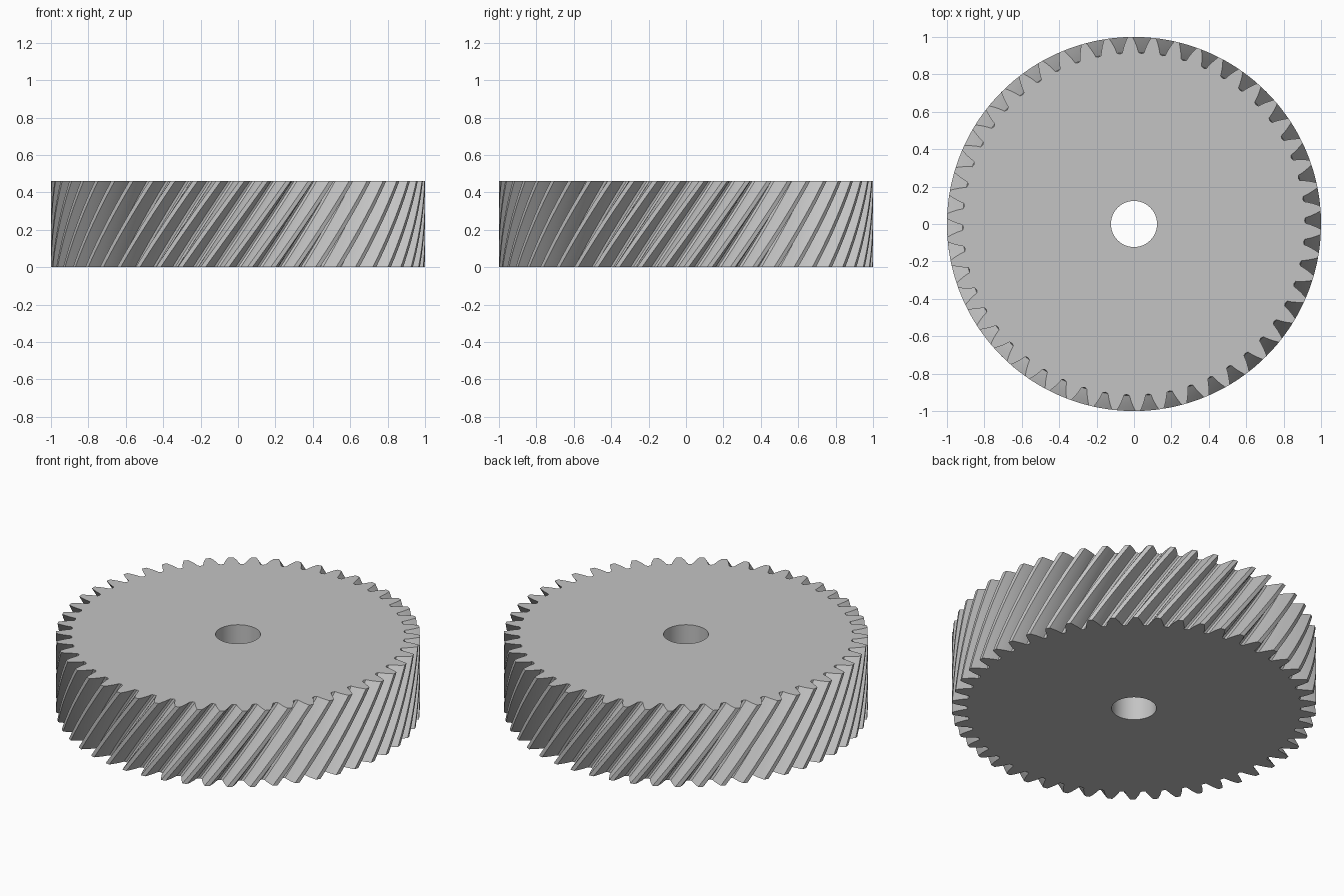
import bpy, bmesh
from math import pi, cos, sin, tan, acos, radians

cube = bpy.data.objects.get("Cube")
if cube:
    bpy.data.objects.remove(cube, do_unlink=True)

TEETH, HEIGHT, BORE = 50, 0.46, 0.123
TIP, PITCH, ROOT = 1.0, 0.9615, 0.912
PRESSURE = radians(22)
TWIST = 0.335            # turn from bottom face to top face
TOP_GAP = radians(1.2)   # angle of one tooth gap on the top face
LEVELS = 16


def involute(a):
    return tan(a) - a


def half_tooth(r):
    """Half the angular thickness of a tooth at radius r."""
    base = PITCH * cos(PRESSURE)
    return pi / (2 * TEETH) + involute(PRESSURE) - involute(acos(base / r))


# One tooth: rising flank, tip land, falling flank, rounded gap floor
radii = [ROOT + 0.005 + (TIP - ROOT - 0.005) * i / 4 for i in range(5)]
rising = [(-half_tooth(r), r) for r in radii]
falling = [(-a, r) for a, r in reversed(rising)]
tooth = rising + [(0, TIP)] + falling + [(pi / TEETH, ROOT)]
outline = [(a + (2 * k + 1) * pi / TEETH, r) for k in range(TEETH) for a, r in tooth]
bore_outline = [(a, BORE) for a, r in outline]

bm = bmesh.new()


def ring(points, z, turn):
    return [bm.verts.new((r * cos(a + turn), r * sin(a + turn), z)) for a, r in points]


def bridge(lower, upper):
    n = len(lower)
    for i in range(n):
        j = (i + 1) % n
        bm.faces.new((lower[i], lower[j], upper[j], upper[i]))


# Twisted toothed wall
walls = []
for level in range(LEVELS + 1):
    t = level / LEVELS
    walls.append(ring(outline, HEIGHT * t, TOP_GAP - TWIST * (1 - t)))
for lower, upper in zip(walls, walls[1:]):
    bridge(lower, upper)

# Bore wall and the two flat faces
bore_bottom = ring(bore_outline, 0, TOP_GAP - TWIST)
bore_top = ring(bore_outline, HEIGHT, TOP_GAP - TWIST)
bore_rim = ring(bore_outline, HEIGHT, TOP_GAP)
bridge(bore_top, bore_bottom)
bridge(walls[-1], bore_rim)
bridge(bore_bottom, walls[0])
bmesh.ops.recalc_face_normals(bm, faces=bm.faces)

mesh = bpy.data.meshes.new("helical_gear")
bm.to_mesh(mesh)
bm.free()
gear = bpy.data.objects.new("helical_gear", mesh)
bpy.context.collection.objects.link(gear)

# Plain grey metal
grey = bpy.data.materials.new("light_grey")
grey.use_nodes = True
colour = (0.55, 0.55, 0.55, 1)
grey.diffuse_color = colour
grey.node_tree.nodes["Principled BSDF"].inputs["Base Color"].default_value = colour
mesh.materials.append(grey)

# Smooth flanks, sharp tooth edges
bpy.ops.object.select_all(action='DESELECT')
gear.select_set(True)
bpy.context.view_layer.objects.active = gear
bpy.ops.object.shade_smooth_by_angle(angle=radians(25))
